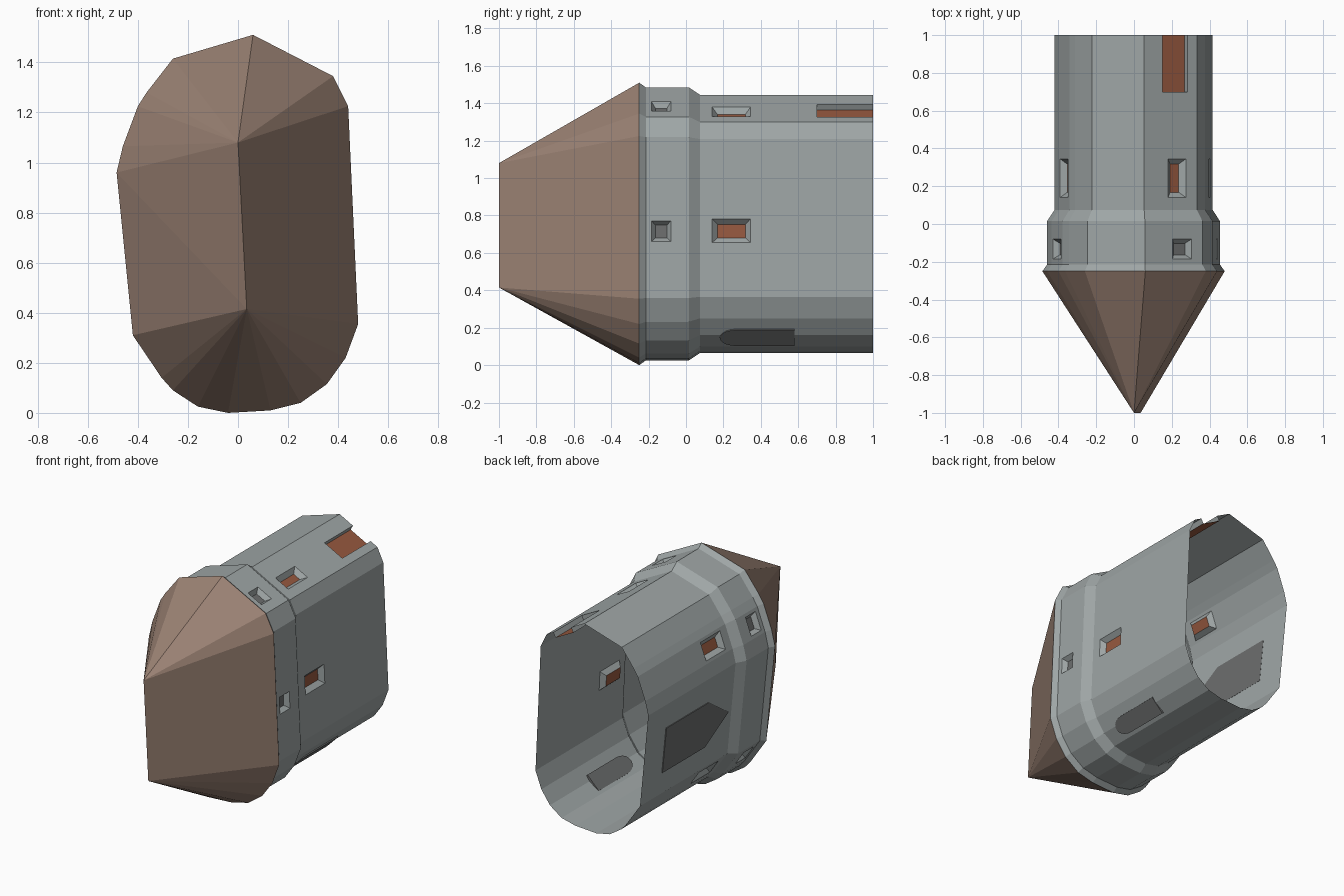
import bpy, bmesh, math
from mathutils import Vector

if "Cube" in bpy.data.objects:
    bpy.data.objects.remove(bpy.data.objects["Cube"])


def material(name, r, g, b):
    m = bpy.data.materials.new(name)
    m.diffuse_color = (r, g, b, 1)
    m.use_nodes = True
    m.node_tree.nodes["Principled BSDF"].inputs["Base Color"].default_value = m.diffuse_color
    return m


WALL = material("wall grey", 0.345, 0.38, 0.38)
ROOF = material("roof brown", 0.33, 0.225, 0.175)
CLAY = material("clay orange", 0.31, 0.10, 0.05)
DOOR = material("door dark grey", 0.15, 0.155, 0.155)

# Faceted cross-section (x, z), clockwise seen from the front
RIM = [Vector(p) for p in (
    (.06, 1.51), (.38, 1.345), (.44, 1.225), (.48, .355), (.43, .22), (.355, .115),
    (.25, .04), (.13, .01), (-.04, 0), (-.16, .025), (-.26, .09), (-.305, .14),
    (-.42, .31), (-.485, .96), (-.46, 1.065), (-.40, 1.225), (-.365, 1.28), (-.26, 1.415))]
N = len(RIM)


def inward(offset):
    """Cross-section shrunk along its averaged normals."""
    out = []
    for i, p in enumerate(RIM):
        a = (p - RIM[i - 1]).normalized()
        b = (RIM[(i + 1) % N] - p).normalized()
        t = (a + b).normalized()
        out.append(p - Vector((-t.y, t.x)) * offset)
    return out


def finish(name, bm, mats):
    bmesh.ops.remove_doubles(bm, verts=bm.verts, dist=0.0002)
    me = bpy.data.meshes.new(name)
    bm.to_mesh(me)
    bm.free()
    for m in mats:
        me.materials.append(m)
    ob = bpy.data.objects.new(name, me)
    bpy.context.collection.objects.link(ob)
    return ob


def face(bm, pts, mat=0):
    f = bm.faces.new([bm.verts.new(p) for p in pts])
    f.material_index = mat


# Roof: the rim runs to a short upright ridge at the front
bm = bmesh.new()
top, bot = Vector((0, -1, 1.08)), Vector((.035, -1, .415))
for i in range(N):
    j = (i + 1) % N
    p, q = (Vector((RIM[k].x, -.25, RIM[k].y)) for k in (i, j))
    a, b = (bot if 3 <= k <= 12 else top for k in (i, j))
    face(bm, (p, a, q))
    if a != b:
        face(bm, (q, a, b))
bmesh.ops.remove_doubles(bm, verts=bm.verts, dist=0.0002)
bmesh.ops.recalc_face_normals(bm, faces=bm.faces)
finish("roof", bm, [ROOF])


def panel(bm, p0, q0, p1, q1, y0, y1, hole=None):
    """One wall facet; hole = (u0, u1, ya, yb, inset, depth, pane material)."""
    def at(u, y, sink=0.0):
        t = (y - y0) / (y1 - y0)
        p, q = p0.lerp(p1, t), q0.lerp(q1, t)
        d = (q - p).normalized()
        r = p.lerp(q, u) - Vector((-d.y, d.x)) * sink
        return Vector((r.x, y, r.y))

    if not hole:
        face(bm, (at(0, y0), at(1, y0), at(1, y1), at(0, y1)))
        return
    u0, u1, ya, yb, inset, depth, pane = hole
    us, ys = (0, u0, u1, 1), (y0, ya, yb, y1)
    for i in range(3):
        for j in range(3):
            if (i, j) != (1, 1) and ys[j + 1] - ys[j] > 1e-5:
                face(bm, (at(us[i], ys[j]), at(us[i + 1], ys[j]),
                          at(us[i + 1], ys[j + 1]), at(us[i], ys[j + 1])))
    # sloping reveal and recessed pane
    du = inset / (q0 - p0).length
    outer = [(u0, ya), (u1, ya), (u1, yb), (u0, yb)]
    inner = [(u0 + du, ya + inset), (u1 - du, ya + inset),
             (u1 - du, yb - inset), (u0 + du, yb - inset)]
    for k in range(4):
        m = (k + 1) % 4
        if outer[k][1] == outer[m][1] == 1:
            continue                      # notch stays open at the back end
        face(bm, (at(*outer[k]), at(*outer[m]), at(*inner[m], depth), at(*inner[k], depth)))
    face(bm, [at(*c, depth) for c in inner], pane)


# Tower wall: collar band, taper and long body, open at the back
stations = [(-.25, 0), (-.215, .025), (.015, .025), (.075, .065), (.6, .065), (1, .065)]
small = {0: (.48, .81), 2: (.52, .65), 14: (.13, .87), 11: (.22, .78)}
large = {0: (.45, .79), 2: (.506, .657), 14: (.12, .88), 11: (.2, .8)}
holes = {(4, 0): (.35, .82, .70, 1, 0, .035, 1)}          # clay-floored notch
for s, (u0, u1) in small.items():
    holes[1, s] = (u0, u1, -.185, -.08, .022, .03, 2)
for s, (u0, u1) in large.items():
    holes[3, s] = (u0, u1, .14, .345, .028, .03, 1)
bm = bmesh.new()
for k in range(len(stations) - 1):
    (y0, o0), (y1, o1) = stations[k], stations[k + 1]
    A, B = inward(o0), inward(o1)
    for i in range(N):
        j = (i + 1) % N
        panel(bm, A[i], A[j], B[i], B[j], y0, y1, holes.get((k, i)))
finish("tower_wall", bm, [WALL, CLAY, DOOR])


def plate(name, centre, tangent, outline, out, back):
    """Flat slab with an outline of (y, along tangent), facing away from the wall."""
    t = Vector(tangent).normalized()
    n = Vector((-t.y, t.x))
    bm = bmesh.new()
    rings = []
    for h in (out, -back):
        ring = []
        for y, s in outline:
            c = Vector(centre) + t * s + n * h
            ring.append(Vector((c.x, y, c.y)))
        face(bm, ring)
        rings.append(ring)
    for i in range(len(outline)):
        j = (i + 1) % len(outline)
        face(bm, (rings[0][i], rings[0][j], rings[1][j], rings[1][i]))
    bmesh.ops.remove_doubles(bm, verts=bm.verts, dist=0.0002)
    bmesh.ops.recalc_face_normals(bm, faces=bm.faces)
    finish(name, bm, [DOOR])


body = inward(.065)

# Pointed door on the left wall
p, q = body[12], body[13]
mid = p.lerp(q, (.635 - p.y) / (q.y - p.y))
plate("pointed_door", mid, q - p,
      [(.79, -.155), (.79, .155), (.34, .155), (.11, 0), (.34, -.155)], .005, .001)

# Round-topped hatch low on the right side
arch = [(.58, .06), (.58, -.06)]
arch += [(.27 - .09 * math.sin(a), -.06 * math.cos(a))
         for a in (math.pi * k / 10 for k in range(11))]
plate("round_hatch", body[5].lerp(body[6], .2), body[6] - body[4], arch, .005, .013)
